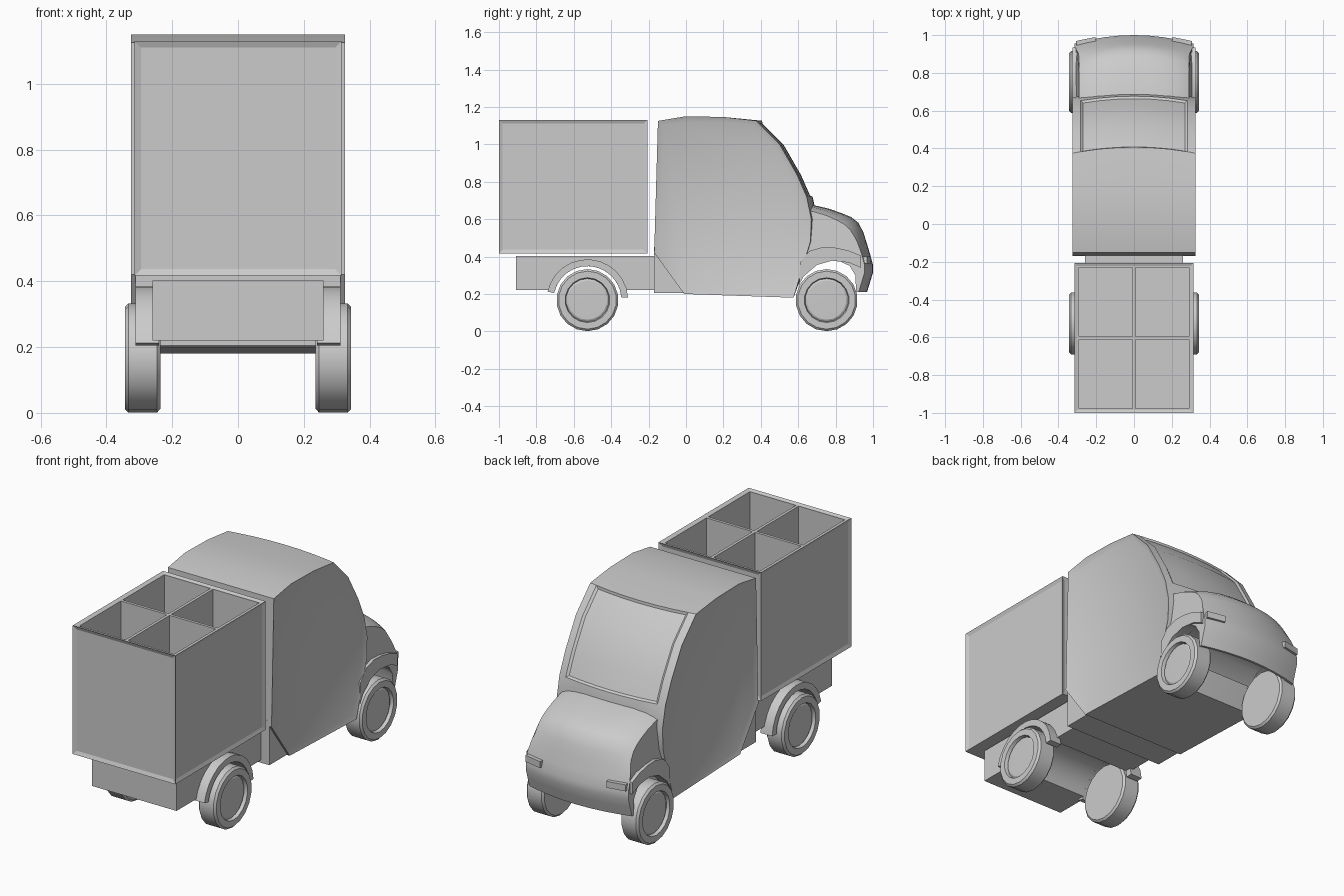
import bpy, bmesh, math
from mathutils import Matrix

if "Cube" in bpy.data.objects:
    bpy.data.objects.remove(bpy.data.objects["Cube"])


def clamp(v):
    return max(0.0, min(1.0, v))


def finish(name, bm, angle=30):
    bmesh.ops.recalc_face_normals(bm, faces=bm.faces[:])
    me = bpy.data.meshes.new(name)
    bm.to_mesh(me)
    bm.free()
    ob = bpy.data.objects.new(name, me)
    bpy.context.collection.objects.link(ob)
    if angle:
        bpy.ops.object.select_all(action='DESELECT')
        ob.select_set(True)
        bpy.context.view_layer.objects.active = ob
        bpy.ops.object.shade_smooth_by_angle(angle=math.radians(angle))
    return ob


def loft(profile, xs, warp=None):
    """Closed (y, z) profile swept through x stations, optionally warped."""
    bm = bmesh.new()
    warp = warp or (lambda x, y, z: (x, y, z))
    rings = [[bm.verts.new(warp(x, y, z)) for y, z in profile] for x in xs]
    n = len(profile)
    grid = [[bm.faces.new((a[i], a[(i + 1) % n], b[(i + 1) % n], b[i])) for i in range(n)]
            for a, b in zip(rings, rings[1:])]
    caps = [bm.faces.new(rings[0]), bm.faces.new(rings[-1])]
    bmesh.ops.recalc_face_normals(bm, faces=bm.faces[:])
    return bm, grid, caps


def arc(cy, cz, r, a0, a1, n):
    return [(cy + r * math.cos(math.radians(a0 + (a1 - a0) * i / n)),
             cz + r * math.sin(math.radians(a0 + (a1 - a0) * i / n))) for i in range(n + 1)]


def box(name, x, y, z):
    bm = bmesh.new()
    bmesh.ops.create_cube(bm, size=1, matrix=Matrix.Translation((sum(x) / 2, sum(y) / 2, sum(z) / 2))
                          @ Matrix.Diagonal((x[1] - x[0], y[1] - y[0], z[1] - z[0], 1)))
    return name, bm


# Cargo box: framed side panels and four deep compartments
_, bm = box("cargo_box", (-.315, .315), (-1, -.207), (.417, 1.13))
for co, no in (((0, 0, 0), (1, 0, 0)), ((0, -.603, 0), (0, 1, 0))):
    bmesh.ops.bisect_plane(bm, geom=bm.verts[:] + bm.edges[:] + bm.faces[:], plane_co=co, plane_no=no)
bm.normal_update()
sides = {}
for f in bm.faces:
    sides.setdefault(tuple(round(c) for c in f.normal), []).append(f)
for normal, faces in sides.items():
    if normal[2] == 0:
        bmesh.ops.inset_region(bm, faces=faces, thickness=.02, depth=-.008, use_even_offset=True)
top = sides[(0, 0, 1)]
bmesh.ops.inset_region(bm, faces=top, thickness=.016, depth=-.006, use_even_offset=True)
bmesh.ops.inset_individual(bm, faces=top, thickness=.008, use_even_offset=True)
bmesh.ops.inset_individual(bm, faces=top, thickness=0, depth=-.66)
finish("cargo_box", bm, 0)

# Chassis with rear wheel arch cut through it
REAR, FRONT, AXLE = -.527, .752, .167
chassis = [(-.91, .22), (-.91, .402), (-.15, .402), (-.15, .22)] + arc(REAR, AXLE, .182, 17, 163, 12)
bm, _, _ = loft(chassis, (-.26, .26))
finish("chassis", bm)

# Block below the rear corner of the cab
finish(*box("cab_base", (-.312, .312), (-.17, .06), (.205, .45)), 0)

# Rear fenders
for s in (1, -1):
    bm, _, _ = loft(arc(REAR, AXLE, .218, 4, 168, 12) + arc(REAR, AXLE, .182, 168, 4, 12), (s * .24, s * .312))
    finish("rear_fender", bm)

# Cab: bowed windscreen, recessed doors
cab = [(-.17, .42), (-.15, 1.125), (0, 1.15), (.2, 1.146), (.375, 1.126), (.5, 1.0), (.592, .84),
       (.645, .72), (.67, .6), (.665, .48), (.575, .18), (-.01, .2)]


def cab_warp(x, y, z):
    return x, y + .032 * (1 - (x / .325) ** 2) * clamp((y - .2) / .17) * clamp((z - .3) / .3), z


bm, grid, caps = loft(cab, (-.325, -.282, -.19, -.095, 0, .095, .19, .282, .325), cab_warp)
bmesh.ops.inset_region(bm, faces=caps, thickness=.028, depth=-.012, use_even_offset=True)
glass = [f for strip in grid[1:-1] for f in strip[4:7]]
bmesh.ops.inset_region(bm, faces=glass, thickness=.012, depth=-.01, use_even_offset=True)
finish("cab", bm)

# Hood and bumper in one shell, with the front wheel arch below
hood = [(.6, .69), (.68, .675), (.76, .657), (.83, .633), (.885, .61), (.922, .58), (.948, .53), (.965, .477),
        (.985, .41), (1.0, .354), (1.0, .315), (.985, .265), (.968, .21), (.955, .21), (.95, .3), (.92, .35),
        (.86, .375), (.78, .382), (.7, .36), (.63, .3)]


def hood_warp(x, y, z):
    t = abs(x) / .315
    return (x * (1 - .075 * clamp((z - .42) / .12)),
            y - .045 * t ** 2 * clamp((y - .68) / .22),
            z - .035 * t ** 4 * clamp((z - .45) / .1))


bm, _, _ = loft(hood, (-.315, -.29, -.24, -.16, -.08, 0, .08, .16, .24, .29, .315), hood_warp)
finish("hood", bm, 35)

# Front fender flares and headlights
flare = [(.61, .37), (.66, .43), (.73, .45), (.8, .447), (.87, .432), (.935, .405), (.935, .34),
         (.87, .368), (.78, .378), (.7, .355), (.63, .295), (.605, .25)]
for s in (1, -1):
    bm, _, _ = loft(flare, (s * .26, s * .325))
    finish("front_fender", bm)
    bm = bmesh.new()
    bmesh.ops.create_cube(bm, size=1, matrix=Matrix.Translation((s * .252, .957, .382))
                          @ Matrix.Rotation(-s * .2, 4, 'Z') @ Matrix.Diagonal((.105, .045, .036, 1)))
    finish("headlight", bm, 0)

# Wheels: lathed tyre with recessed hub
wheel = [(.236, 0), (.236, .155), (.246, .166), (.333, .166), (.344, .155), (.344, .12),
         (.326, .115), (.332, .105), (.334, 0)]
for y in (REAR, FRONT):
    for s in (1, -1):
        bm = bmesh.new()
        vs = [bm.verts.new((s * x, y, AXLE + r)) for x, r in wheel]
        es = [bm.edges.new(p) for p in zip(vs, vs[1:])]
        bmesh.ops.spin(bm, geom=vs + es, cent=(0, y, AXLE), axis=(1, 0, 0), angle=math.tau, steps=18)
        bmesh.ops.remove_doubles(bm, verts=bm.verts[:], dist=1e-4)
        finish("rear_wheel" if y < 0 else "front_wheel", bm)
